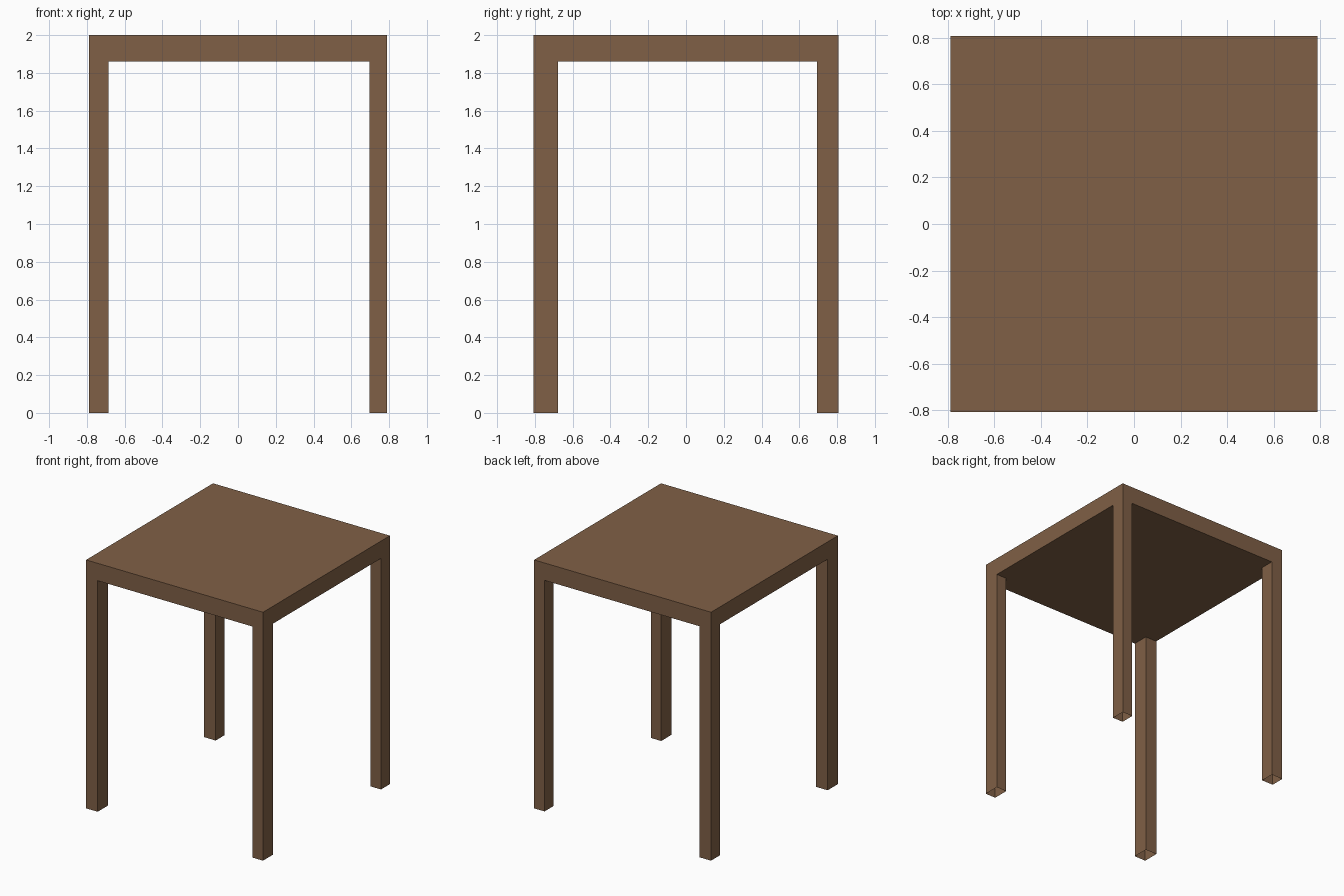
import bpy, bmesh
from mathutils import Vector

if "Cube" in bpy.data.objects:
    bpy.data.objects.remove(bpy.data.objects["Cube"])

# Overall extents and the inner faces of the legs
X0, X1, XI0, XI1 = -0.788, 0.788, -0.685, 0.695
Y0, Y1, YI0, YI1 = -0.807, 0.807, -0.677, 0.694
UNDER, TOP = 1.86, 2.0

wood = bpy.data.materials.new("brown wood")
wood.diffuse_color = (0.216, 0.117, 0.061, 1.0)
wood.use_nodes = True
wood.node_tree.nodes["Principled BSDF"].inputs["Base Color"].default_value = wood.diffuse_color

# Table top slab
bm = bmesh.new()
bmesh.ops.create_cube(bm, size=1.0)
for v in bm.verts:
    v.co = Vector(((v.co.x + 0.5) * (X1 - X0) + X0,
                   (v.co.y + 0.5) * (Y1 - Y0) + Y0,
                   (v.co.z + 0.5) * (TOP - UNDER) + UNDER))

# Cut the slab along the inner lines of the legs
for co, no in (((XI0, 0, 0), (1, 0, 0)), ((XI1, 0, 0), (1, 0, 0)),
               ((0, YI0, 0), (0, 1, 0)), ((0, YI1, 0), (0, 1, 0))):
    bmesh.ops.bisect_plane(bm, geom=bm.verts[:] + bm.edges[:] + bm.faces[:],
                           plane_co=co, plane_no=no)
bm.normal_update()


# Legs: pull the corner cells of the underside to the floor, open at the foot
def is_corner(f):
    c = f.calc_center_median()
    return (f.normal.z < -0.9 and not XI0 < c.x < XI1 and not YI0 < c.y < YI1)


corners = [f for f in bm.faces if is_corner(f)]
feet = bmesh.ops.extrude_discrete_faces(bm, faces=corners)["faces"]
for f in feet:
    for v in f.verts:
        v.co.z = 0.0
bmesh.ops.delete(bm, geom=feet, context='FACES_ONLY')
bm.normal_update()

mesh = bpy.data.meshes.new("table_top_with_legs")
bm.to_mesh(mesh)
bm.free()
mesh.materials.append(wood)
table = bpy.data.objects.new("table_top_with_legs", mesh)
bpy.context.collection.objects.link(table)
